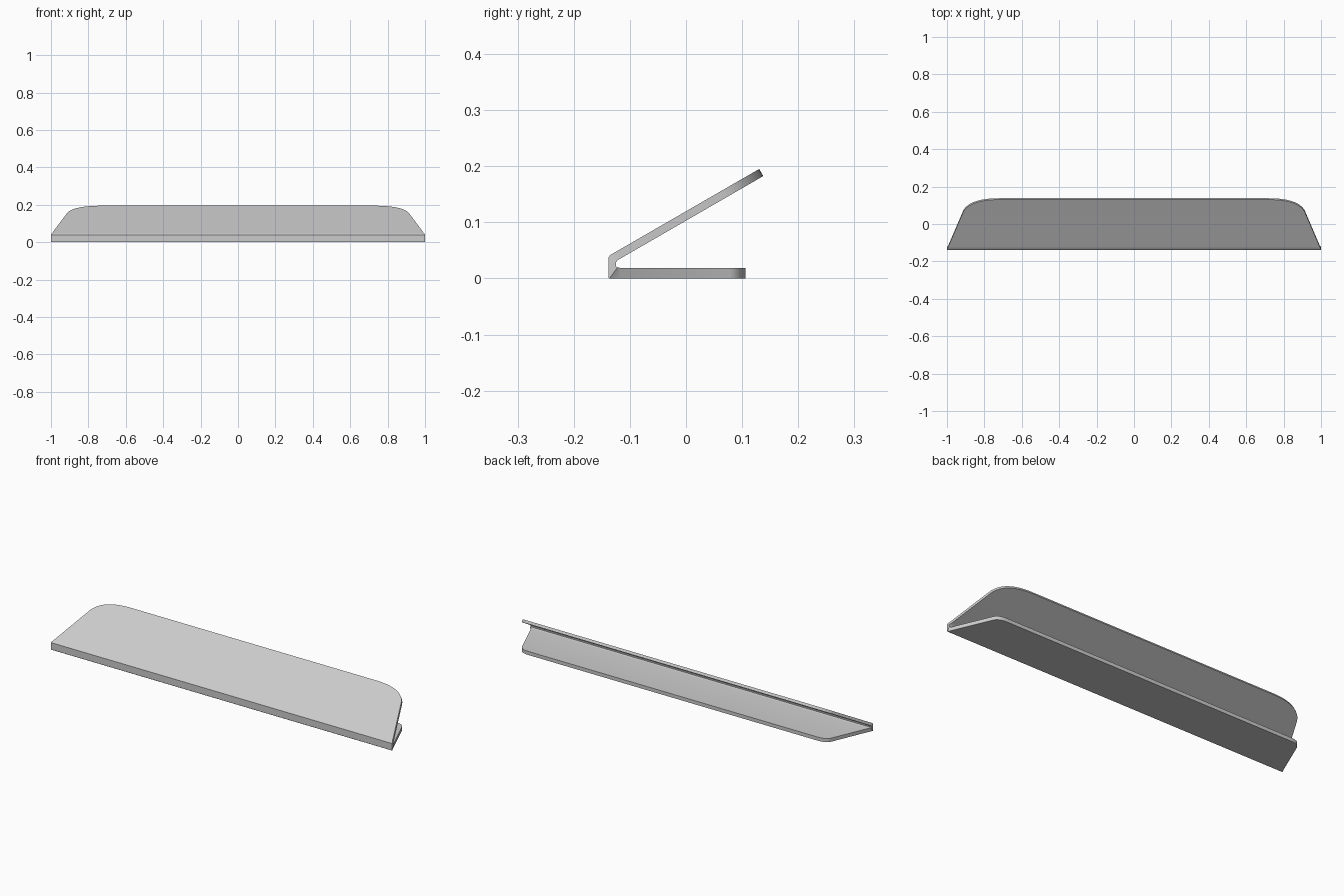
import bpy, bmesh, math

if "Cube" in bpy.data.objects:
    bpy.data.objects.remove(bpy.data.objects["Cube"])

TAPER = 0.43              # inward slant of the side edges per unit of depth
FRONT = -0.138
BASE_T, FLAP_T = 0.019, 0.0145
C, S = math.cos(math.radians(30)), math.sin(math.radians(30))


def bezier(p0, p1, p2, n):
    """Quadratic curve points, used for the rounded plan corners."""
    return [tuple((1-t)**2*a + 2*t*(1-t)*b + t*t*c for a, b, c in zip(p0, p1, p2))
            for t in (i/n for i in range(n + 1))]


def base_half(y):
    return 1 - TAPER*(y - FRONT)


def flap_half(d):
    return 1 - TAPER*C*d


# Each station: half width, outer (y, z), inner (y, z)
stations = []

# Base plate, from rounded back edge to the fold
corner = bezier((base_half(0.078), 0.078), (base_half(0.106), 0.106), (0.845, 0.106), 8)
for half, y in reversed(corner):
    stations.append((half, (y, 0), (y, BASE_T)))
stations.append((base_half(-0.118), (-0.118, 0), (-0.118, BASE_T)))

# Upright front fold
stations += [
    (1.0, (-0.1365, 0), (-0.122, 0.0195)),
    (1.0, (FRONT, 0.0015), (-0.125, 0.022)),
    (1.0, (FRONT, 0.038), (-0.125, 0.028)),
    (0.999, (-0.1345, 0.0422), (-0.122, 0.0325)),
]

# Sloping flap with large rounded top corners
flap = [(flap_half(0.02), 0.02)]
flap += bezier((flap_half(0.235), 0.235), (0.876, 0.31), (0.72, 0.31), 14)
for half, d in flap:
    y, z = FRONT + C*d, 0.04 + S*d
    stations.append((half, (y, z), (y + S*FLAP_T, z - C*FLAP_T)))

# Skin the stations into one folded sheet
bm = bmesh.new()
rows = []
for half, o, i in stations:
    rows.append([bm.verts.new(p) for p in
                 ((-half, *o), (half, *o), (half, *i), (-half, *i))])
for a, b in zip(rows, rows[1:]):
    for k in range(4):
        n = (k + 1) % 4
        bm.faces.new((a[k], a[n], b[n], b[k]))
bm.faces.new(rows[0])
bm.faces.new(rows[-1])
bmesh.ops.recalc_face_normals(bm, faces=bm.faces)

mesh = bpy.data.meshes.new("folded_sheet")
bm.to_mesh(mesh)
bm.free()
sheet = bpy.data.objects.new("folded_sheet", mesh)
bpy.context.collection.objects.link(sheet)
bpy.context.view_layer.objects.active = sheet
sheet.select_set(True)
bpy.ops.object.shade_smooth_by_angle(angle=math.radians(35))
